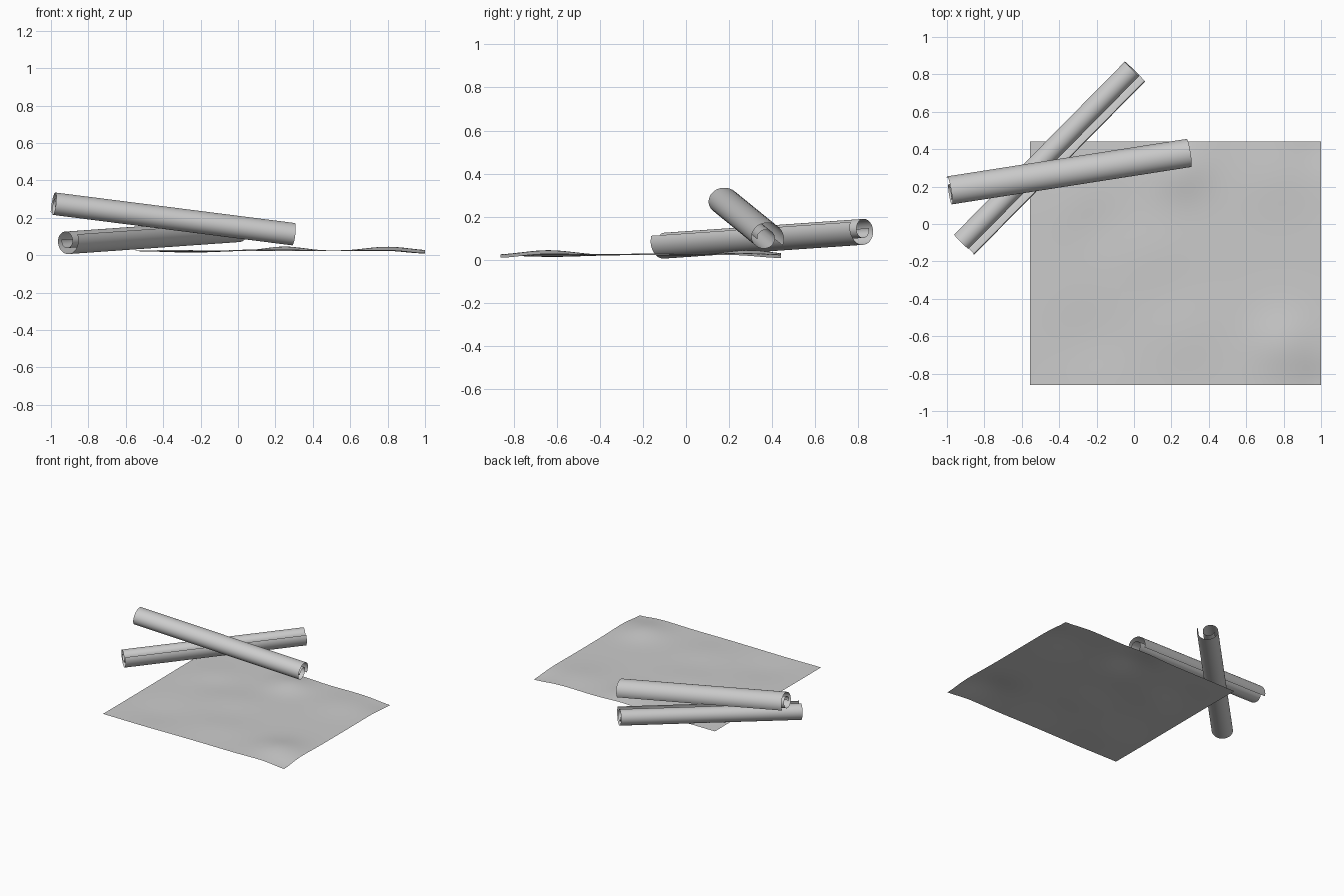
import bpy, bmesh, math
from mathutils import Vector

if "Cube" in bpy.data.objects:
    bpy.data.objects.remove(bpy.data.objects["Cube"])


def make_object(name, rows):
    """Skin a grid of points (list of rows) into a smooth object."""
    bm = bmesh.new()
    grid = [[bm.verts.new(p) for p in row] for row in rows]
    for a, b in zip(grid, grid[1:]):
        for j in range(len(a) - 1):
            bm.faces.new((a[j], b[j], b[j + 1], a[j + 1]))
    for f in bm.faces:
        f.smooth = True
    mesh = bpy.data.meshes.new(name)
    bm.to_mesh(mesh)
    bm.free()
    obj = bpy.data.objects.new(name, mesh)
    bpy.context.collection.objects.link(obj)
    return obj


# Spiral cross-section: loose outer flap, tight inner turn
def spiral(n=72, turns=1.6):
    pts = []
    for i in range(n + 1):
        t = turns * i / n
        r = 0.09 - 0.045 * t if t < 1 else 0.045 - 0.012 * (t - 1)
        a = math.radians(25) - 2 * math.pi * t
        pts.append((r * math.cos(a), 0.93 * r * math.sin(a)))
    mid = [(min(p[k] for p in pts) + max(p[k] for p in pts)) / 2 for k in (0, 1)]
    return [(u - mid[0], v - mid[1]) for u, v in pts]


def scroll(name, start, end, flip):
    start, end = Vector(start), Vector(end)
    d = (end - start).normalized()
    side = d.cross(Vector((0, 0, 1))).normalized()
    up = side.cross(d)
    rows = []
    for k in range(9):
        c = start.lerp(end, k / 8)
        rows.append([c + (side * u + up * v) * flip for u, v in spiral()])
    return make_object(name, rows)


# Rolled sheets: one on the ground, one rolled half a turn and leaning across it
scroll("lower_scroll", (-0.908, -0.11, 0.066), (0.005, 0.815, 0.130), 1)
scroll("upper_scroll", (-0.985, 0.18, 0.275), (0.295, 0.38, 0.112), -1)

# Flat sheet with soft bumps: x, y, height, radius
BUMPS = [(0.80, -0.64, 0.023, 0.17), (0.25, 0.29, 0.024, 0.15),
         (0.25, -0.58, 0.008, 0.2), (-0.25, -0.62, -0.008, 0.2),
         (0.1, -0.15, 0.008, 0.2), (0.75, 0.25, 0.010, 0.2),
         (-0.3, 0.1, 0.007, 0.2), (1.0, 0.44, -0.014, 0.15),
         (1.0, -0.86, -0.013, 0.12), (-0.2, 0.0, -0.006, 0.15)]


def height(x, y):
    return 0.022 + sum(h * math.exp(-((x - bx) ** 2 + (y - by) ** 2) / r ** 2)
                       for bx, by, h, r in BUMPS)


NX, NY = 56, 48
rows = []
for i in range(NX + 1):
    x = -0.557 + 1.557 * i / NX
    col = []
    for j in range(NY + 1):
        y = -0.862 + 1.302 * j / NY
        col.append((x, y, height(x, y)))
    rows.append(col)
make_object("flat_sheet", rows)
